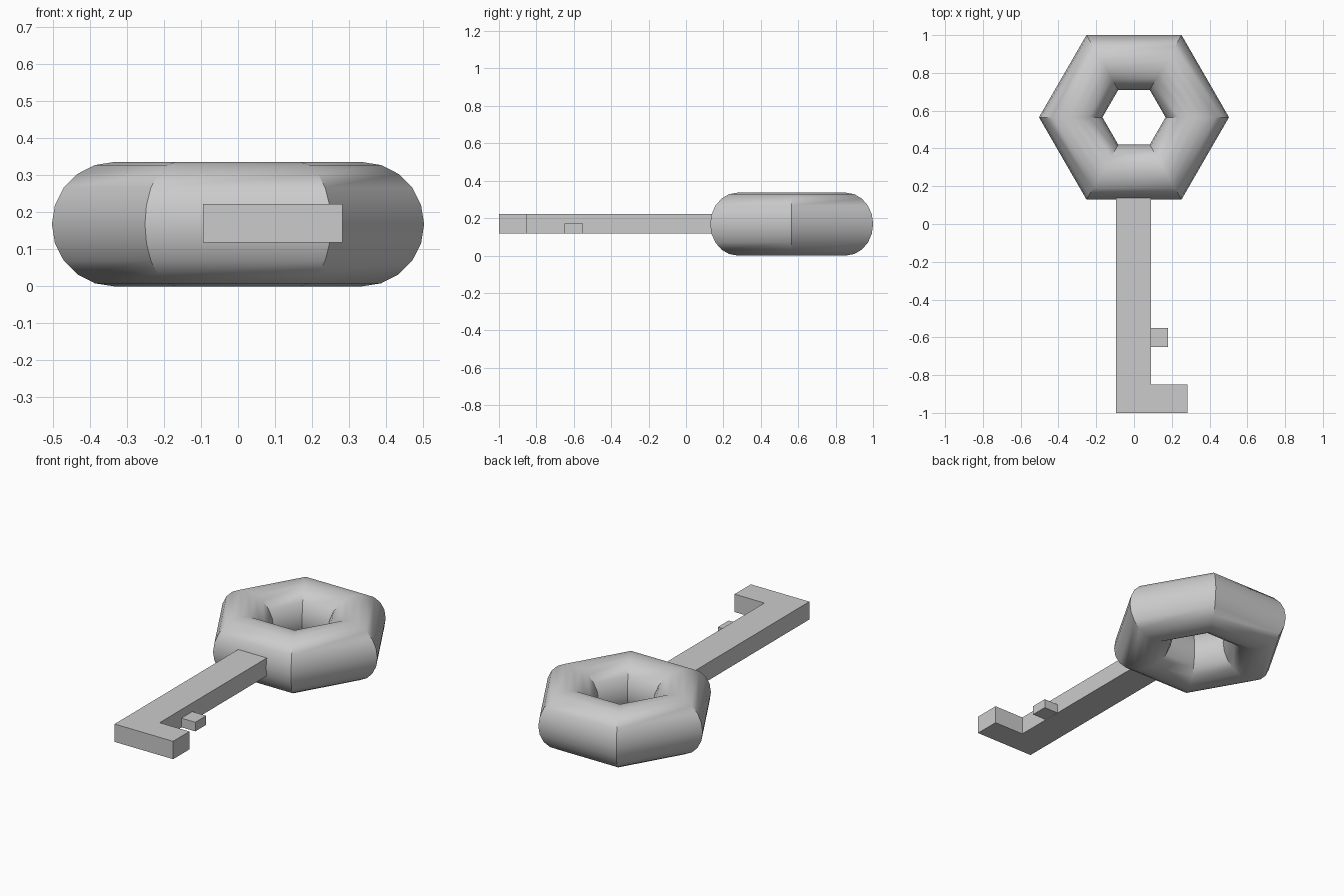
import bpy, bmesh, math

if "Cube" in bpy.data.objects:
    bpy.data.objects.remove(bpy.data.objects["Cube"])


def prism(name, outline, z0, z1):
    """Extrude a flat outline (x, y) from z0 up to z1."""
    bm = bmesh.new()
    face = bm.faces.new([bm.verts.new((x, y, z0)) for x, y in outline])
    ext = bmesh.ops.extrude_face_region(bm, geom=[face])
    top = [v for v in ext["geom"] if isinstance(v, bmesh.types.BMVert)]
    bmesh.ops.translate(bm, verts=top, vec=(0, 0, z1 - z0))
    bmesh.ops.recalc_face_normals(bm, faces=bm.faces)
    mesh = bpy.data.meshes.new(name)
    bm.to_mesh(mesh)
    bm.free()
    obj = bpy.data.objects.new(name, mesh)
    bpy.context.collection.objects.link(obj)
    return obj


# Six-sided ring handle
bpy.ops.mesh.primitive_torus_add(major_segments=6, minor_segments=20,
                                 major_radius=0.335, minor_radius=0.168,
                                 location=(0, 0.565, 0.168))
handle = bpy.context.object
handle.name = "ring_handle"
bpy.ops.object.shade_smooth_by_angle(angle=math.radians(30))

# Shaft with the large end tooth
prism("shaft", [(-0.095, -1.0), (0.282, -1.0), (0.282, -0.85),
                (0.09, -0.85), (0.09, 0.15), (-0.095, 0.15)], 0.118, 0.222)

# Small half-height tooth
prism("small_tooth", [(0.08, -0.65), (0.18, -0.65),
                      (0.18, -0.55), (0.08, -0.55)], 0.119, 0.172)
